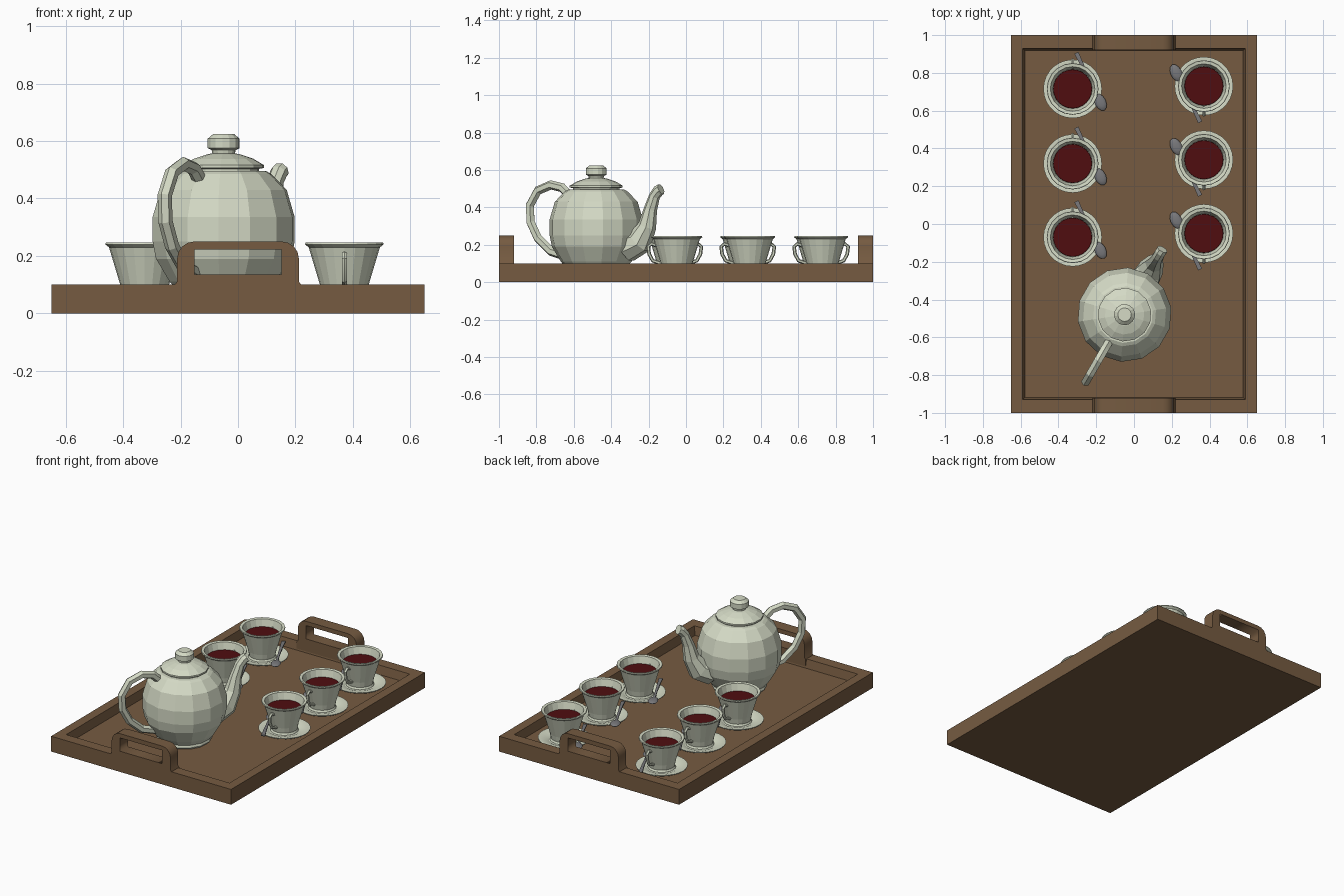
import bpy, bmesh, math
from mathutils import Vector, Matrix

if "Cube" in bpy.data.objects:
    bpy.data.objects.remove(bpy.data.objects["Cube"], do_unlink=True)


def material(name, rgb):
    m = bpy.data.materials.new(name)
    m.use_nodes = True
    m.diffuse_color = (*rgb, 1)
    m.node_tree.nodes["Principled BSDF"].inputs["Base Color"].default_value = (*rgb, 1)
    return m


WOOD = material("brown wood", (0.18, 0.105, 0.053))
CHINA = material("pale porcelain", (0.66, 0.70, 0.56))
TEA = material("red tea", (0.08, 0.004, 0.005))
STEEL = material("grey steel", (0.19, 0.19, 0.20))
FLOOR = 0.045


def finish(name, bm, mat, smooth=0):
    bmesh.ops.recalc_face_normals(bm, faces=bm.faces)
    me = bpy.data.meshes.new(name)
    bm.to_mesh(me)
    bm.free()
    me.materials.append(mat)
    ob = bpy.data.objects.new(name, me)
    bpy.context.collection.objects.link(ob)
    if smooth:
        bpy.ops.object.select_all(action="DESELECT")
        ob.select_set(True)
        bpy.context.view_layer.objects.active = ob
        bpy.ops.object.shade_smooth_by_angle(angle=math.radians(smooth))
    return ob


def skin(bm, rings, caps=True):
    """Join equal vertex rings into a surface."""
    rings = [[bm.verts.new(p) for p in r] for r in rings]
    n = len(rings[0])
    for a, b in zip(rings, rings[1:]):
        for i in range(n):
            j = (i + 1) % n
            bm.faces.new((a[i], a[j], b[j], b[i]))
    if caps:
        bm.faces.new(rings[0])
        bm.faces.new(rings[-1])


def lathe(name, profile, sides, mat, smooth=0, turn=0.0):
    bm = bmesh.new()
    step = 2 * math.pi / sides
    skin(bm, [[(r * math.cos(i * step + turn), r * math.sin(i * step + turn), z)
               for i in range(sides)] for r, z in profile])
    return finish(name, bm, mat, smooth)


def tube(name, path, radii, sides, mat, smooth=0):
    """Tube along a path of (distance, height) points in the local xz plane."""
    bm = bmesh.new()
    pts = [Vector((d, 0, z)) for d, z in path]
    side = Vector((0, 1, 0))
    rings = []
    for k, p in enumerate(pts):
        t = (pts[min(k + 1, len(pts) - 1)] - pts[max(k - 1, 0)]).normalized()
        up = t.cross(side)
        angles = [2 * math.pi * (i + 0.5) / sides for i in range(sides)]
        rings.append([p + radii[k] * (side * math.cos(a) + up * math.sin(a)) for a in angles])
    skin(bm, rings)
    return finish(name, bm, mat, smooth)


# Tray with a recessed floor and slanted inner walls
def rect(x, y, z):
    return [(-x, -y, z), (x, -y, z), (x, y, z), (-x, y, z)]


bm = bmesh.new()
skin(bm, [rect(0.65, 1, 0), rect(0.65, 1, 0.1), rect(0.59, 0.93, 0.1),
          rect(0.578, 0.918, FLOOR)])
finish("tray", bm, WOOD)


# Tray handles: rounded plates with a grip slot
def tray_handle(name, y):
    cu = bpy.data.curves.new(name, "CURVE")
    cu.dimensions = "2D"
    cu.fill_mode = "BOTH"
    cu.extrude = 0.04
    right = [(0.22, 0.05), (0.22, 0.1), (0.212, 0.11)]
    for i in range(5):
        a = math.radians(22.5 * i)
        right.append((0.152 + 0.06 * math.cos(a), 0.19 + 0.06 * math.sin(a)))
    outer = right + [(-x, z) for x, z in reversed(right)]
    slot = [(-0.152, 0.135), (0.152, 0.135), (0.152, 0.222), (-0.152, 0.222)]
    for loop in (outer, slot):
        sp = cu.splines.new("POLY")
        sp.points.add(len(loop) - 1)
        for p, (x, z) in zip(sp.points, loop):
            p.co = (x, z, 0, 1)
        sp.use_cyclic_u = True
    ob = bpy.data.objects.new(name + "_curve", cu)
    bpy.context.collection.objects.link(ob)
    me = bpy.data.meshes.new_from_object(ob.evaluated_get(bpy.context.evaluated_depsgraph_get()))
    bpy.data.objects.remove(ob, do_unlink=True)
    me.materials.clear()
    me.materials.append(WOOD)
    me.transform(Matrix.Translation((0, y, 0)) @ Matrix.Rotation(math.pi / 2, 4, "X"))
    bpy.context.collection.objects.link(bpy.data.objects.new(name, me))


tray_handle("front_tray_handle", -0.96)
tray_handle("back_tray_handle", 0.96)

# Teapot, turned so the spout points to the back left
pot = [
    lathe("teapot_body", [(0.15, FLOOR), (0.165, 0.06), (0.16, 0.075), (0.19, 0.11), (0.238, 0.19),
                          (0.25, 0.25), (0.25, 0.335), (0.222, 0.43), (0.168, 0.485),
                          (0.15, 0.495), (0.12, 0.495)], 14, CHINA),
    lathe("teapot_lid", [(0.125, 0.49), (0.125, 0.503), (0.142, 0.506), (0.142, 0.516),
                         (0.105, 0.538), (0.06, 0.553), (0.04, 0.557), (0.042, 0.568),
                         (0.056, 0.575), (0.056, 0.608), (0.036, 0.625)], 14, CHINA),
    tube("teapot_spout", [(0.19, 0.19), (0.27, 0.22), (0.315, 0.30), (0.335, 0.39),
                          (0.36, 0.46), (0.385, 0.49), (0.40, 0.497)],
         [0.085, 0.072, 0.05, 0.036, 0.03, 0.031, 0.03], 8, CHINA),
    tube("teapot_handle", [(-0.15, 0.45), (-0.21, 0.505), (-0.28, 0.52), (-0.36, 0.49),
                           (-0.41, 0.41), (-0.405, 0.32), (-0.36, 0.235), (-0.28, 0.165),
                           (-0.19, 0.14)], [0.025] * 9, 6, CHINA),
]
for ob in pot:
    ob.location = (-0.05, -0.48, 0)
    ob.rotation_euler.z = math.radians(60)

# One place setting, built at the origin with the cup handle toward the front
saucer = lathe("saucer", [(0.08, FLOOR), (0.10, FLOOR), (0.153, 0.061), (0.155, 0.067),
                          (0.148, 0.068), (0.098, 0.055), (0.09, 0.05)], 28, CHINA, 30)
cup = lathe("cup", [(0.07, 0.05), (0.084, 0.054), (0.078, 0.066), (0.085, 0.10), (0.124, 0.23),
                    (0.137, 0.24), (0.135, 0.246), (0.118, 0.243), (0.104, 0.19)],
            20, CHINA)
tea = lathe("tea", [(0.103, 0.196), (0.102, 0.2)], 24, TEA)
cup_handle = tube("cup_handle", [(0.108, 0.195), (0.135, 0.205), (0.152, 0.19), (0.147, 0.15),
                                 (0.128, 0.115), (0.084, 0.1)], [0.01] * 6, 6, CHINA, 30)
cup_handle.data.transform(Matrix.Rotation(-math.pi / 2, 4, "Z"))

# Teaspoon resting on the saucer: oval bowl and a flat tapering stem
bm = bmesh.new()
bmesh.ops.create_uvsphere(bm, u_segments=12, v_segments=6, radius=1,
                          matrix=Matrix.Diagonal((0.048, 0.03, 0.01, 1)))
stem = [(0.04, 0.007, 0.0), (0.12, 0.007, 0.006), (0.22, 0.009, 0.01), (0.29, 0.012, 0.008)]
skin(bm, [[(x, -w, z - 0.004), (x, w, z - 0.004), (x, w, z + 0.004), (x, -w, z + 0.004)]
          for x, w, z in stem])
bm.transform(Matrix.Translation((-0.147, 0.07, 0.073)) @ Matrix.Rotation(math.radians(-64), 4, "Z"))
spoon = finish("spoon", bm, STEEL, 40)

# Six settings: the two rows face opposite ways
rows = [(0.37, 0, (-0.05, 0.34, 0.73)), (-0.325, math.pi, (-0.07, 0.32, 0.715))]
places = [(x, y, turn) for x, turn, ys in rows for y in ys]
for k, (x, y, turn) in enumerate(places):
    for part in (saucer, cup, tea, cup_handle, spoon):
        ob = part
        if k:
            ob = part.copy()
            bpy.context.collection.objects.link(ob)
        ob.location = (x, y, 0)
        ob.rotation_euler.z = turn
